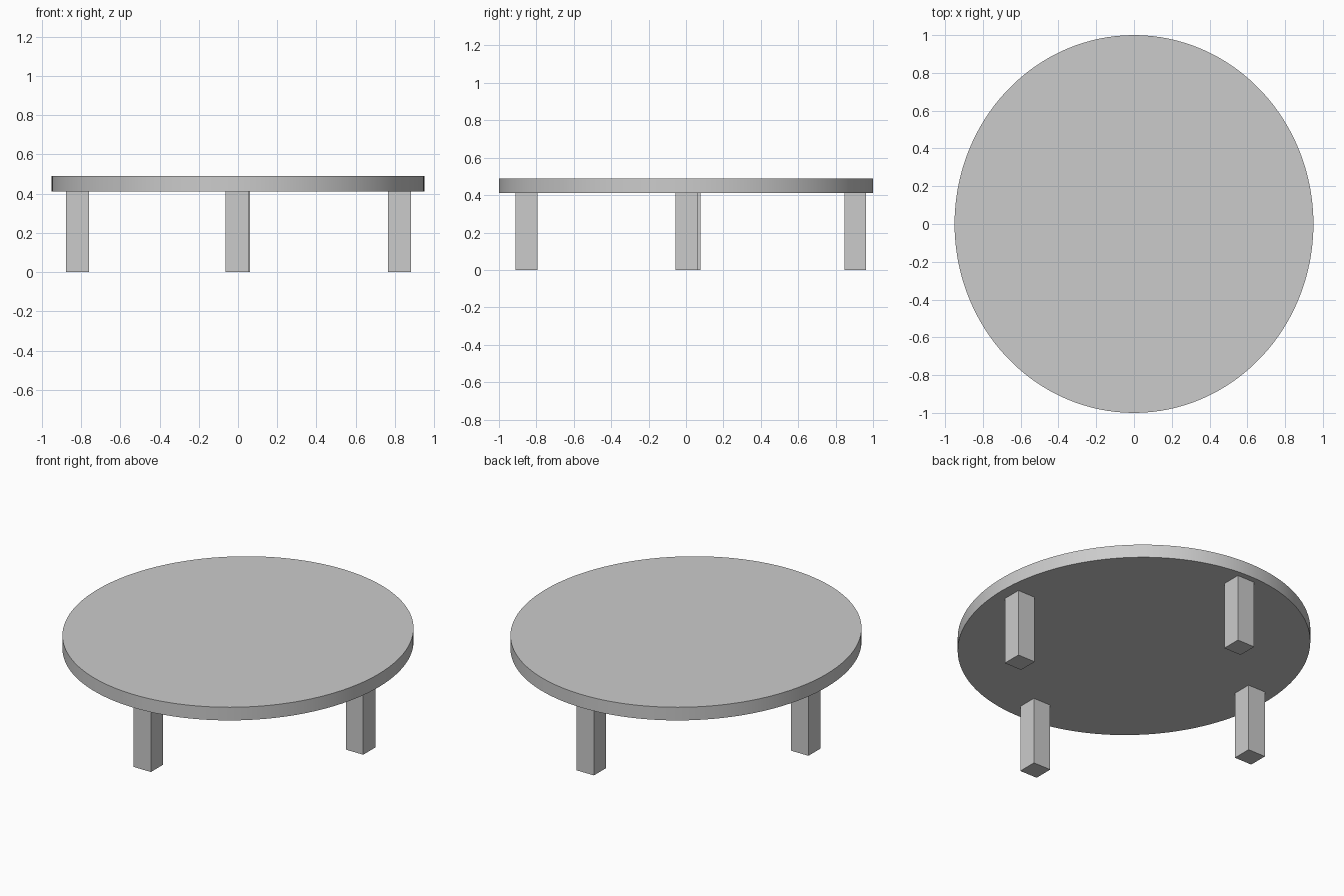
import bpy

if "Cube" in bpy.data.objects:
    bpy.data.objects.remove(bpy.data.objects["Cube"])

TOP_Z, UNDER_Z, LEG_W = 0.49, 0.41, 0.117

# Oval tabletop
bpy.ops.mesh.primitive_cylinder_add(vertices=128, radius=1, depth=TOP_Z - UNDER_Z,
                                    location=(0, 0, (TOP_Z + UNDER_Z) / 2))
top = bpy.context.object
top.name = "tabletop"
top.scale = (0.95, 1, 1)
bpy.ops.object.transform_apply(location=False, rotation=False, scale=True)
bpy.ops.object.shade_smooth_by_angle()


# Square legs at the four ends of the oval's axes
def add_leg(name, x, y):
    bpy.ops.mesh.primitive_cube_add(size=1, location=(x, y, UNDER_Z / 2))
    leg = bpy.context.object
    leg.name = name
    leg.scale = (LEG_W, LEG_W, UNDER_Z)
    bpy.ops.object.transform_apply(location=False, rotation=False, scale=True)


for name, x, y in (("front_leg", -0.006, -0.853), ("back_leg", 0.003, 0.905),
                   ("left_leg", -0.818, 0.018), ("right_leg", 0.823, 0.002)):
    add_leg(name, x, y)
